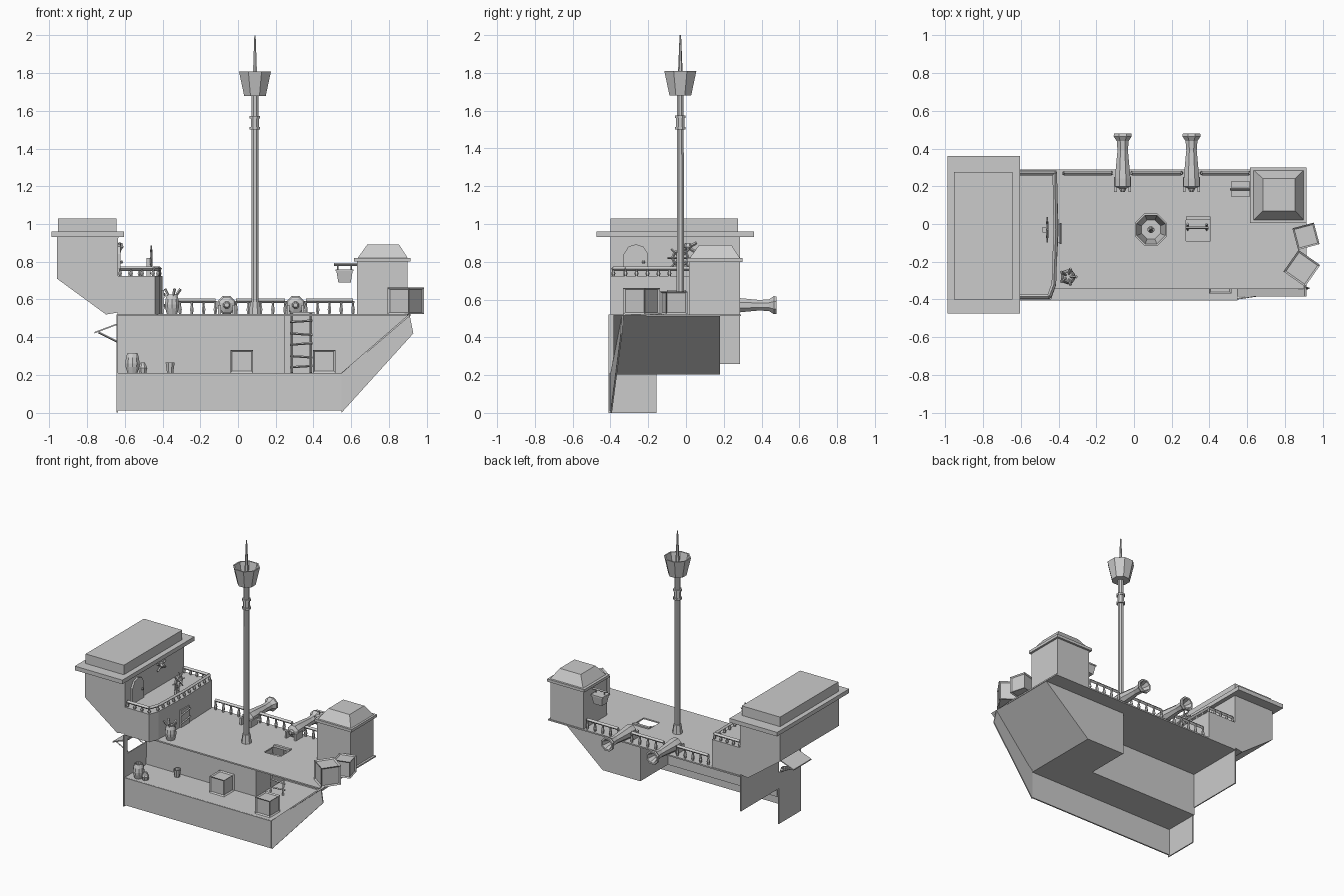
import bpy, bmesh, math
from mathutils import Vector, Matrix

if "Cube" in bpy.data.objects:
    bpy.data.objects.remove(bpy.data.objects["Cube"])


def finish(name, bm):
    bmesh.ops.recalc_face_normals(bm, faces=bm.faces)
    me = bpy.data.meshes.new(name)
    bm.to_mesh(me)
    bm.free()
    ob = bpy.data.objects.new(name, me)
    bpy.context.collection.objects.link(ob)
    return ob


def box(name, x0, x1, y0, y1, z0, z1):
    return prism(name, [(x0, y0), (x1, y0), (x1, y1), (x0, y1)], 'z', z0, z1)


def prism(name, pts, axis, lo, hi, top=None):
    """Extrude a polygon along an axis; top gives a different end outline."""
    place = {'z': lambda a, b, c: (a, b, c), 'y': lambda a, b, c: (a, c, b),
             'x': lambda a, b, c: (c, a, b)}[axis]
    bm = bmesh.new()
    v0 = [bm.verts.new(place(a, b, lo)) for a, b in pts]
    v1 = [bm.verts.new(place(a, b, hi)) for a, b in (top or pts)]
    bm.faces.new(v0)
    bm.faces.new(v1)
    for i in range(len(pts)):
        j = (i + 1) % len(pts)
        bm.faces.new((v0[i], v0[j], v1[j], v1[i]))
    return finish(name, bm)


def lathe(name, prof, loc, n=8, axis='z'):
    """Revolve (radius, height) points, capped at both ends."""
    bm = bmesh.new()
    rings = [[bm.verts.new((r * math.cos(2 * math.pi * (k + .5) / n),
                            r * math.sin(2 * math.pi * (k + .5) / n), h))
              for k in range(n)] for r, h in prof]
    for a, b in zip(rings, rings[1:]):
        for k in range(n):
            bm.faces.new((a[k], a[(k + 1) % n], b[(k + 1) % n], b[k]))
    bm.faces.new(rings[0])
    bm.faces.new(rings[-1])
    if axis == 'y':
        bm.transform(Matrix.Rotation(-math.pi / 2, 4, 'X'))
    bm.transform(Matrix.Translation(loc))
    return finish(name, bm)


def bar(name, p, q, r, n=4, r2=None):
    p, q = Vector(p), Vector(q)
    bm = bmesh.new()
    bmesh.ops.create_cone(bm, cap_ends=True, segments=n, radius1=r,
                          radius2=r if r2 is None else r2, depth=(q - p).length)
    bm.transform(Matrix.Translation((p + q) / 2) @ (q - p).to_track_quat('Z', 'Y').to_matrix().to_4x4())
    return finish(name, bm)


def crate(name, c, s, h, ang=0):
    bm = bmesh.new()
    bmesh.ops.create_cube(bm, size=1)
    bmesh.ops.scale(bm, vec=(s, s, h), verts=bm.verts)
    bmesh.ops.inset_individual(bm, faces=bm.faces[:], thickness=s * .1, depth=-.008)
    bm.transform(Matrix.Translation((c[0], c[1], c[2] + h / 2)) @ Matrix.Rotation(math.radians(ang), 4, 'Z'))
    return finish(name, bm)


def railing(name, p, q, h, step=.06):
    p, q = Vector(p), Vector(q)
    bar(name + "_top", p + Vector((0, 0, h)), q + Vector((0, 0, h)), .012)
    n = max(1, round((q - p).length / step))
    for i in range(n + 1):
        lathe(name + "_baluster", [(.007, 0), (.011, h * .35), (.006, h * .7), (.009, h)],
              p.lerp(q, i / n), 6)


# Hull: lower front side, bending inward toward the bow
T = .008
prism("hull_front", [(-.64, .01), (.55, .01), (.55, .21), (-.64, .21)], 'y', -.405, -.395)
side = [(.55, .0), (.93, .42), (.91, .52), (.55, .21)]
bm = bmesh.new()
ys = (-.40, -.345, -.34, -.40)
fr = [bm.verts.new((x, y, z)) for (x, z), y in zip(side, ys)]
bk = [bm.verts.new((x, y + T, z)) for (x, z), y in zip(side, ys)]
bm.faces.new(fr)
bm.faces.new(bk)
for i in range(4):
    bm.faces.new((fr[i], fr[(i + 1) % 4], bk[(i + 1) % 4], bk[i]))
finish("hull_bow_side", bm)

# Lower floor (L shaped), back walls and sloping bow
WY = -.14
prism("lower_floor", [(-.64, -.40), (.55, -.40), (.55, .18), (.25, .18), (.25, WY), (-.64, WY)], 'z', .203, .211)
box("hold_back_wall", -.64, .25, WY - T, WY, .205, .52)
box("hold_step_wall", .25 - T, .25, WY, .18, .205, .52)
prism("bow_back_wall", [(.25, .205), (.55, .205), (.91, .52), (.25, .52)], 'y', .172, .18)
prism("bow_slope", [(.55, .203), (.915, .515), (.905, .52), (.55, .212)], 'y', -.385, .18)

# Stern wall with a window, propped shutter
sx = (-.645, -.637)
box("stern_low", *sx, -.41, -.155, 0, .26)
box("stern_sill", *sx, -.41, .285, .26, .375)
box("stern_side", *sx, -.155, .285, .375, .52)
box("stern_post", *sx, -.41, -.37, .375, .52)
box("stern_lintel", *sx, -.37, -.155, .48, .52)
prism("shutter", [(-.64, .465), (-.76, .42), (-.76, .428), (-.64, .473)], 'y', -.365, -.16)
for y in (-.35, -.18):
    bar("shutter_prop", (-.74, y, .425), (-.64, y, .375), .005)

# Main deck around the hatch hole
HX0, HX1, HY0, HY1 = .275, .405, -.09, .035
dz = (.512, .522)
box("deck_stern", -.64, HX0, -.345, .29, *dz)
prism("deck_bow", [(HX1, -.345), (.90, -.345), (.915, -.2), (.915, .29), (HX1, .29)], 'z', *dz)
box("deck_hatch_back", HX0, HX1, HY1, .29, *dz)
box("deck_hatch_front", HX0, HX1, -.345, HY0, *dz)
box("hatch_beam", HX0, HX1, .02, .04, .515, .532)

# Ladder below the hatch
for x in (.285, .385):
    bar("ladder_rail", (x, -.03, .211), (x, .0, .525), .007)
for i in range(5):
    z = .24 + i * .06
    bar("ladder_rung", (.275, -.02, z), (.395, -.02, z + .008 * (-1) ** i), .006)

# Raised stern deck and its door
prism("stern_deck", [(-.64, -.40), (-.44, -.40), (-.415, -.33), (-.40, -.03), (-.41, .285), (-.64, .285)], 'z', .52, .725)
box("stern_deck_door", -.405, -.392, -.10, 0, .525, .65)
for z in (.555, .615):
    bar("door_strap", (-.39, -.105, z), (-.39, .005, z + .015), .006)
edge = [(-.625, -.385, .725), (-.45, -.385, .725), (-.425, -.32, .725), (-.415, -.03, .725), (-.42, .27, .725), (-.625, .27, .725)]
for a, b in zip(edge, edge[1:]):
    railing("stern_rail", a, b, .038, .055)

# Stern cabin with roof
prism("cabin", [(-.96, .935), (-.96, .71), (-.70, .52), (-.64, .53), (-.635, .935)], 'y', -.40, .285)
box("cabin_eave", -.99, -.605, -.475, .36, .93, .96)
box("cabin_roof", -.955, -.645, -.40, .275, .955, 1.03)
arch = [(-.33, .725), (-.20, .725), (-.20, .84), (-.225, .88), (-.265, .893), (-.305, .88), (-.33, .84)]
prism("cabin_door", arch, 'x', -.637, -.622)
lathe("door_knob", [(.006, 0), (.008, .008), (.004, .016)], (-.617, -.225, .79), 6)
for s in (-1, 1):
    bar("wall_crossed_bar", (-.628, .01 - .045 * s, .85), (-.628, .01 + .045 * s, .90), .007)
lathe("wall_emblem", [(.008, -.018), (.022, 0), (.014, .02)], (-.626, .01, .878), 6)

# Steering wheel
box("wheel_stand", -.485, -.465, -.045, -.015, .725, .82)
hub = Vector((-.46, -.03, .82))
pts = [hub + Vector((0, math.cos(k * math.pi / 4), math.sin(k * math.pi / 4))) * .042 for k in range(8)]
for k in range(8):
    bar("wheel_rim", pts[k], pts[(k + 1) % 8], .007)
    bar("wheel_spoke", hub, hub + (pts[k] - hub) * 1.6, .005)

# Side railing with gaps for the guns, and the guns
for x0, x1 in ((-.37, -.12), (-.01, .25), (.36, .61)):
    railing("deck_rail", (x0, .27, .522), (x1, .27, .522), .07)
for x in (-.06, .305):
    lathe("cannon", [(.012, 0), (.018, .012), (.02, .018), (.045, .03), (.045, .07), (.036, .16), (.03, .22),
                     (.034, .27), (.052, .295), (.05, .31), (.038, .31), (.022, .26), (.02, .15)],
          (x, .17, .57), 8, 'y')
    for s in (-1, 1):
        box("cannon_cheek", x + s * .038 - .007, x + s * .038 + .007, .17, .25, .522, .57)

# Mast and lookout basket
M = (.09, -.03, 0)
lathe("mast", [(.036, .52), (.027, .585), (.021, .586), (.019, 1.70)], M)
for z in (1.5, 1.56):
    lathe("mast_ring", [(.03, z), (.03, z + .014)], M)
lathe("mast_collar", [(.024, 1.5), (.024, 1.57)], M)
lathe("lookout", [(.062, 1.68), (.092, 1.81), (.082, 1.81), (.054, 1.69)], M)
lathe("mast_tip", [(.017, 1.69), (.004, 2.0)], M, 6)

# Bow turret with frustum roof
box("turret", .63, .90, .015, .285, .515, .805)
box("turret_eave", .615, .915, .005, .30, .80, .82)
prism("turret_roof", [(.635, .02), (.90, .02), (.90, .285), (.635, .285)], 'z', .82, .89,
      [(.685, .07), (.855, .07), (.855, .24), (.685, .24)])

# Hanging lantern
bar("lantern_bracket", (.51, .185, .785), (.635, .185, .785), .007)
prism("lantern", [(.532, .155), (.598, .155), (.598, .215), (.532, .215)], 'z', .69, .75,
      [(.522, .145), (.608, .145), (.608, .225), (.522, .225)])
box("lantern_cap", .518, .612, .142, .228, .75, .76)
for x in (.53, .60):
    bar("lantern_hanger", (x, .185, .755), (x, .185, .785), .004)

# Crates on the bow and in the hold
crate("bow_crate", (.89, -.235, .522), .14, .14, -35)
crate("bow_crate", (.912, -.065, .522), .118, .12, 15)
crate("hold_crate", (.02, -.215, .211), .118, .12)
crate("hold_crate", (.457, -.31, .211), .118, .12)

# Barrels and bucket
barrel = [(.028, 0), (.038, .03), (.04, .05), (.036, .08), (.028, .105), (.022, .105), (.022, .09)]
lathe("hold_barrel", barrel, (-.56, -.35, .211), 10)
lathe("hold_jar", [(.02, 0), (.026, .025), (.012, .055)], (-.505, -.35, .211), 8)
lathe("bucket", [(.018, 0), (.026, .055), (.021, .055), (.015, .01)], (-.36, -.19, .211), 8)
lathe("deck_barrel", barrel, (-.35, -.28, .522), 10)
for k in range(5):
    a = k * 2 * math.pi / 5
    d = Vector((math.cos(a), math.sin(a), 0))
    base = Vector((-.35, -.28, .60))
    bar("barrel_stick", base + d * .008, base + d * .045 + Vector((0, 0, .055)), .006, 4, .008)
